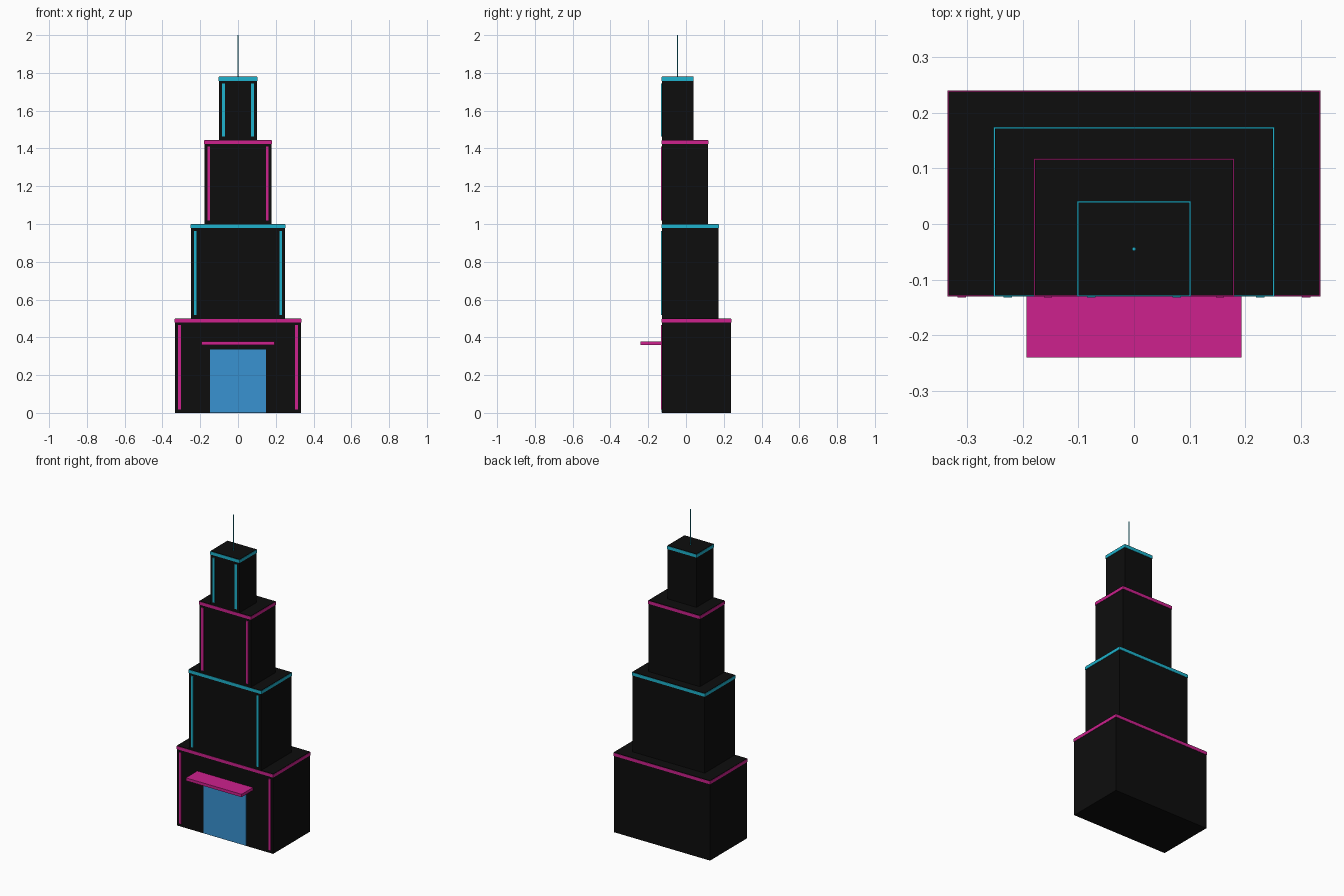
import bpy

cube = bpy.data.objects.get("Cube")
if cube:
    bpy.data.objects.remove(cube, do_unlink=True)


def material(name, rgb):
    m = bpy.data.materials.new(name)
    m.use_nodes = True
    m.diffuse_color = (*rgb, 1)
    m.node_tree.nodes["Principled BSDF"].inputs["Base Color"].default_value = (*rgb, 1)
    return m


black = material("black", (0.004, 0.004, 0.004))
magenta = material("magenta", (0.61, 0.015, 0.27))
cyan = material("cyan", (0.013, 0.45, 0.61))
blue = material("glass_blue", (0.04, 0.29, 0.64))


def box(name, x, y, z, mat):
    """Box spanning the given (low, high) pair on each axis."""
    spans = (x, y, z)
    bpy.ops.mesh.primitive_cube_add(size=1)
    ob = bpy.context.object
    ob.name = name
    ob.location = [(a + b) / 2 for a, b in spans]
    ob.scale = [b - a for a, b in spans]
    ob.data.materials.append(mat)
    return ob


FRONT = -0.128   # shared front wall of every tier
TRIM = 0.002     # how far the light trim stands proud
BAND = 0.019     # height of the roof band
STRIP = 0.015    # width of the vertical strips

# Stepped tiers: name, half width, back, bottom, top, trim colour
tiers = [
    ("base", 0.333, 0.238, 0, 0.5, magenta),
    ("lower", 0.25, 0.172, 0.5, 1.0, cyan),
    ("upper", 0.178, 0.116, 1.0, 1.446, magenta),
    ("top", 0.1, 0.039, 1.446, 1.78, cyan),
]
for name, w, back, z0, z1, trim in tiers:
    box(name + "_tier", (-w, w), (FRONT, back), (z0, z1), black)
    # Band around all four sides, just below the roof
    box(name + "_band", (-w - TRIM, w + TRIM), (FRONT - TRIM, back + TRIM),
        (z1 - BAND - 0.003, z1 - 0.003), trim)
    # Vertical strips near the front corners
    for side, label in ((1, "left"), (-1, "right")):
        xs = sorted((side * (w - 0.016), side * (w - 0.016 - STRIP)))
        box(f"{name}_{label}_strip", xs, (FRONT - 0.004, FRONT),
            (z0 + 0.018, z1 - 0.036), trim)

# Entrance and canopy
box("entrance", (-0.148, 0.148), (FRONT - 0.003, FRONT), (0.002, 0.335), blue)
box("canopy", (-0.193, 0.193), (-0.24, FRONT), (0.36, 0.378), magenta)

# Antenna on the roof
bpy.ops.mesh.primitive_cylinder_add(vertices=8, radius=0.0035, depth=0.22,
                                    location=(0, -0.045, 1.89))
mast = bpy.context.object
mast.name = "antenna"
mast.data.materials.append(cyan)
